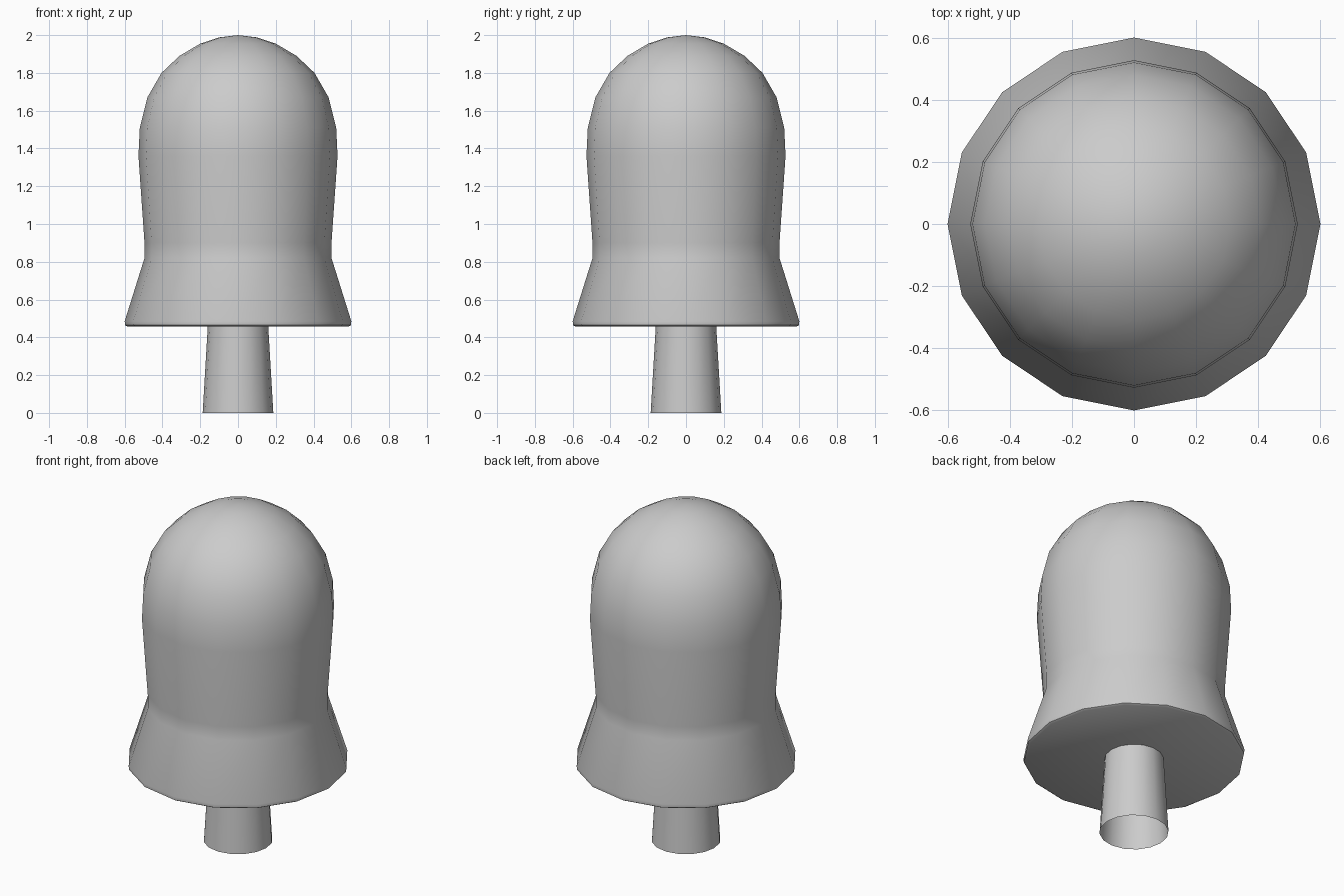
import bpy, bmesh, math

if "Cube" in bpy.data.objects:
    bpy.data.objects.remove(bpy.data.objects["Cube"])

SIDES = 16


def lathe(name, profile):
    """Revolve (radius, z) points around z; zero radius gives a pole."""
    bm = bmesh.new()
    rings = []
    for r, z in profile:
        if r == 0:
            rings.append([bm.verts.new((0, 0, z))] * SIDES)
        else:
            rings.append([bm.verts.new((r * math.cos(2 * math.pi * i / SIDES),
                                        r * math.sin(2 * math.pi * i / SIDES), z))
                          for i in range(SIDES)])
    for a, b in zip(rings, rings[1:]):
        for i in range(SIDES):
            j = (i + 1) % SIDES
            bm.faces.new(dict.fromkeys((a[i], a[j], b[j], b[i])))
    bmesh.ops.recalc_face_normals(bm, faces=bm.faces)
    mesh = bpy.data.meshes.new(name)
    bm.to_mesh(mesh)
    bm.free()
    obj = bpy.data.objects.new(name, mesh)
    bpy.context.collection.objects.link(obj)
    bpy.ops.object.select_all(action='DESELECT')
    obj.select_set(True)
    bpy.context.view_layer.objects.active = obj
    bpy.ops.object.shade_smooth_by_angle(angle=math.radians(50))
    return obj


# Domed body with flared skirt and flat underside
lathe("domed_cap", [
    (0, 0.457), (0.585, 0.457), (0.597, 0.464), (0.60, 0.485),
    (0.495, 0.82), (0.495, 0.90), (0.527, 1.36), (0.52, 1.51),
    (0.48, 1.67), (0.405, 1.80), (0.31, 1.89), (0.20, 1.955),
    (0.10, 1.988), (0, 2.0)])

# Tapered stem, open at the bottom; its normals must face outward
stem = lathe("stem", [(0.187, 0), (0.16, 0.46)])
face = stem.data.polygons[0]
if face.normal.dot(face.center) < 0:
    stem.data.flip_normals()
